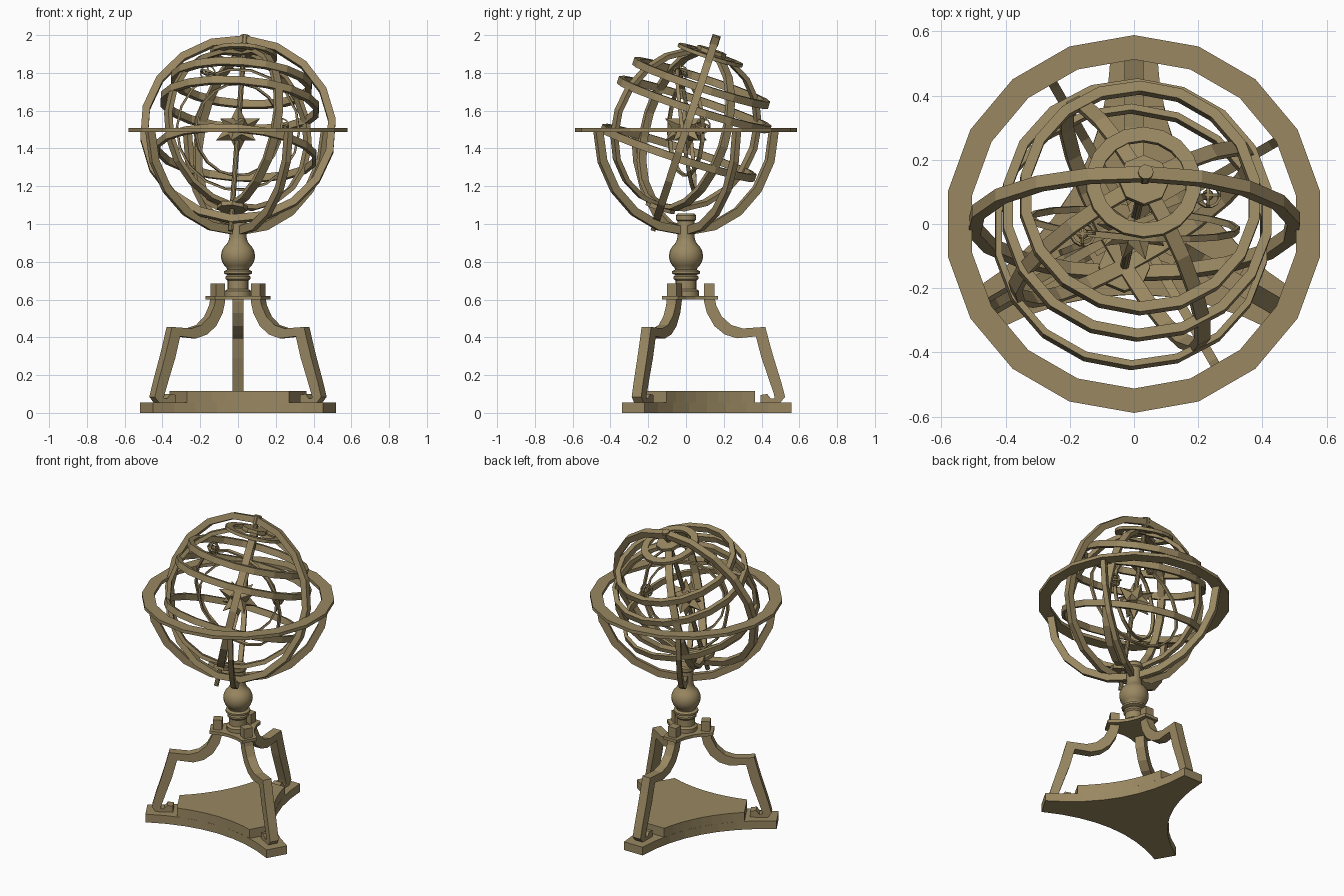
import bpy, bmesh, math
from mathutils import Matrix, Vector

if "Cube" in bpy.data.objects:
    bpy.data.objects.remove(bpy.data.objects["Cube"])

brass = bpy.data.materials.new("aged brass")
brass.diffuse_color = (0.32, 0.245, 0.12, 1)
brass.use_nodes = True
brass.node_tree.nodes["Principled BSDF"].inputs["Base Color"].default_value = brass.diffuse_color
I = Matrix.Identity(4)


def finish(name, bm, mat=I, smooth=False):
    bmesh.ops.recalc_face_normals(bm, faces=bm.faces)
    me = bpy.data.meshes.new(name)
    bm.to_mesh(me)
    bm.free()
    ob = bpy.data.objects.new(name, me)
    bpy.context.collection.objects.link(ob)
    ob.matrix_world = mat
    me.materials.append(brass)
    if smooth:
        bpy.context.view_layer.objects.active = ob
        ob.select_set(True)
        bpy.ops.object.shade_smooth_by_angle(angle=math.radians(35))
        ob.select_set(False)
    return ob


def frame(u, v, loc=(0, 0, 0)):
    """Matrix whose local x is u and local y is close to v."""
    u = Vector(u).normalized()
    w = u.cross(Vector(v)).normalized()
    v = w.cross(u)
    m = Matrix((u, v, w)).transposed().to_4x4()
    m.translation = loc
    return m


def prism(name, pts, z0, z1, mat=I):
    bm = bmesh.new()
    a = [bm.verts.new((x, y, z0)) for x, y in pts]
    b = [bm.verts.new((x, y, z1)) for x, y in pts]
    n = len(pts)
    bm.faces.new(a)
    bm.faces.new(b)
    for i in range(n):
        j = (i + 1) % n
        bm.faces.new((a[i], a[j], b[j], b[i]))
    return finish(name, bm, mat)


def band(name, ri, ro, h, n, mat=I, a0=0, a1=360):
    """Flat-sided ring or arc of rectangular section in the local xy plane."""
    bm = bmesh.new()
    full = a1 - a0 >= 360
    rows = []
    for i in range(n if full else n + 1):
        a = math.radians(a0 + (a1 - a0) * i / n)
        rows.append([bm.verts.new((r * math.cos(a), r * math.sin(a), z))
                     for r, z in ((ri, -h / 2), (ro, -h / 2), (ro, h / 2), (ri, h / 2))])
    for i in range(n):
        p, q = rows[i], rows[(i + 1) % len(rows)]
        for k in range(4):
            bm.faces.new((p[k], p[(k + 1) % 4], q[(k + 1) % 4], q[k]))
    if not full:
        bm.faces.new(rows[0])
        bm.faces.new(rows[-1])
    return finish(name, bm, mat)


def lathe(name, prof, n, mat=I, smooth=True):
    bm = bmesh.new()
    rows = [[bm.verts.new((r * math.cos(2 * math.pi * i / n), r * math.sin(2 * math.pi * i / n), z))
             for i in range(n)] for r, z in prof]
    for p, q in zip(rows, rows[1:]):
        for i in range(n):
            j = (i + 1) % n
            bm.faces.new((p[i], p[j], q[j], q[i]))
    bm.faces.new(rows[0])
    bm.faces.new(rows[-1])
    return finish(name, bm, mat, smooth)


def tri_outline(xe, ymid, curve, n=8):
    """Three-cornered outline with concave sides and cut corners."""
    out = []
    for k in range(3):
        c, s = math.cos(k * 2 * math.pi / 3), math.sin(k * 2 * math.pi / 3)
        for i in range(n + 1):
            x = -xe + 2 * xe * i / n
            y = ymid - curve * x * x
            out.append((x * c - y * s, x * s + y * c))
    return out


# Base slab, raised centre and the small plate on top of the legs
prism("base_slab", tri_outline(0.45, -0.22, 0.593), 0, 0.055)
prism("base_raised_centre", tri_outline(0.27, -0.22, 0.593), 0.055, 0.115)
prism("leg_top_plate", tri_outline(0.122, -0.1, 1.9, 4), 0.6, 0.62)

# Three scrolled legs, profile in (radius, height)
leg = [(0.50, 0.055), (0.525, 0.085), (0.505, 0.16), (0.465, 0.29), (0.445, 0.36), (0.42, 0.455),
       (0.30, 0.447), (0.24, 0.465), (0.19, 0.51), (0.16, 0.57), (0.15, 0.62), (0.15, 0.685),
       (0.095, 0.685), (0.095, 0.59), (0.11, 0.53), (0.15, 0.46), (0.205, 0.415), (0.27, 0.395),
       (0.37, 0.405), (0.40, 0.29), (0.435, 0.19), (0.465, 0.10), (0.47, 0.078), (0.45, 0.075),
       (0.43, 0.10), (0.395, 0.095), (0.395, 0.055)]
for k, name in enumerate(("back_leg", "front_left_leg", "front_right_leg")):
    a = math.radians(90 + 120 * k)
    prism(name, leg, -0.029, 0.029, frame((math.cos(a), math.sin(a), 0), (0, 0, 1)))

# Turned pillar with ball
ball = [(0.09 * math.cos(math.radians(t)), 0.83 + 0.085 * math.sin(math.radians(t)))
        for t in range(-48, 56, 12)]
lathe("pillar", [(0.07, 0.62), (0.07, 0.645), (0.055, 0.655), (0.055, 0.70), (0.065, 0.71),
                 (0.065, 0.722), (0.055, 0.73), (0.075, 0.738), (0.075, 0.75), (0.058, 0.758)]
      + ball + [(0.05, 0.91), (0.045, 0.93), (0.045, 1.015), (0.053, 1.022),
                (0.053, 1.045), (0.045, 1.055)], 20)

# Horizon ring and the cradle of crossed half hoops holding it
C = Vector((0, 0, 1.5))
band("horizon_ring", 0.512, 0.588, 0.022, 18,
     Matrix.Translation((0, 0, 1.498)) @ Matrix.Rotation(math.radians(10), 4, 'Z'))
for i, deg in enumerate((30, 120)):
    a = math.radians(deg)
    band(f"cradle_hoop_{i + 1}", 0.515, 0.56, 0.03, 10,
         frame((math.cos(a), math.sin(a), 0), (0, 0, 1), C), 180, 360)

# Tilted sphere frame: local z is the polar axis
axis = Vector((0.07, 0.31, 0.948)).normalized()
ux = Vector((1, 0, 0))
ux = (ux - axis * ux.dot(axis)).normalized()
T = frame(ux, axis.cross(ux), C)


def at(t):
    return T @ Matrix.Translation((0, 0, t))


# Outer meridian ring and polar rod
band("meridian_ring", 0.48, 0.52, 0.04, 18, T @ Matrix.Rotation(math.pi / 2, 4, 'X'), 10, 370)
lathe("polar_rod", [(0.014, -0.565), (0.014, 0.525)], 10, T)
lathe("top_knob", [(0.024, 0.47), (0.024, 0.525)], 10, T)

# Parallels of the sphere: height along axis, inner and outer radius, band height
for name, t, ri, ro, h in (("polar_circle", 0.415, 0.135, 0.18, 0.02),
                           ("upper_parallel", 0.26, 0.345, 0.378, 0.04),
                           ("middle_parallel", 0.14, 0.395, 0.425, 0.04),
                           ("lower_parallel", -0.13, 0.41, 0.43, 0.04)):
    band(name, ri, ro, h, 18, at(t) @ Matrix.Rotation(math.radians(10), 4, 'Z'))

# Pole discs and the two crossing hoops
for name, t in (("upper_pole_disc", 0.435), ("lower_pole_disc", -0.435)):
    lathe(name, [(0.08, -0.012), (0.08, 0.012)], 8, at(t), False)
for i, deg in enumerate((30, 120)):
    a = math.radians(deg)
    band(f"sphere_hoop_{i + 1}", 0.415, 0.44, 0.045, 20,
         T @ frame((math.cos(a), math.sin(a), 0), (0, 0, 1)))

# Spiked sun in the middle
bm = bmesh.new()
bmesh.ops.create_icosphere(bm, subdivisions=1, radius=0.065)
dirs = [v.co.normalized() for v in bm.verts]
for d in dirs:
    m = d.to_track_quat('Z', 'Y').to_matrix().to_4x4()
    m.translation = d * 0.088
    bmesh.ops.create_cone(bm, cap_ends=True, segments=4, radius1=0.042, radius2=0,
                          depth=0.085, matrix=m)
finish("sun", bm, Matrix.Translation(C))

# Inner orbit hoops, each carrying a little caged planet
for i, (p, r, side) in enumerate(((Vector((-0.16, -0.03, 0.30)), 0.33, Vector((1, -0.06, 0))),
                                  (Vector((0.23, 0.09, 0.02)), 0.25, Vector((0, 0, 1))))):
    band(f"orbit_hoop_{i + 1}", r - 0.012, r, 0.02, 18, frame(p, side, C))
    centre = C + p
    bm = bmesh.new()
    bmesh.ops.create_icosphere(bm, subdivisions=1, radius=0.02)
    finish(f"planet_{i + 1}", bm, Matrix.Translation(centre))
    for j, w in enumerate((Vector((1, 0, 0)), Vector((0, 1, 0)), Vector((0.3, 0.3, 1)))):
        band(f"planet_{i + 1}_cage_{j + 1}", 0.034, 0.042, 0.01, 12,
             frame(w.orthogonal(), w.cross(w.orthogonal()), centre))
